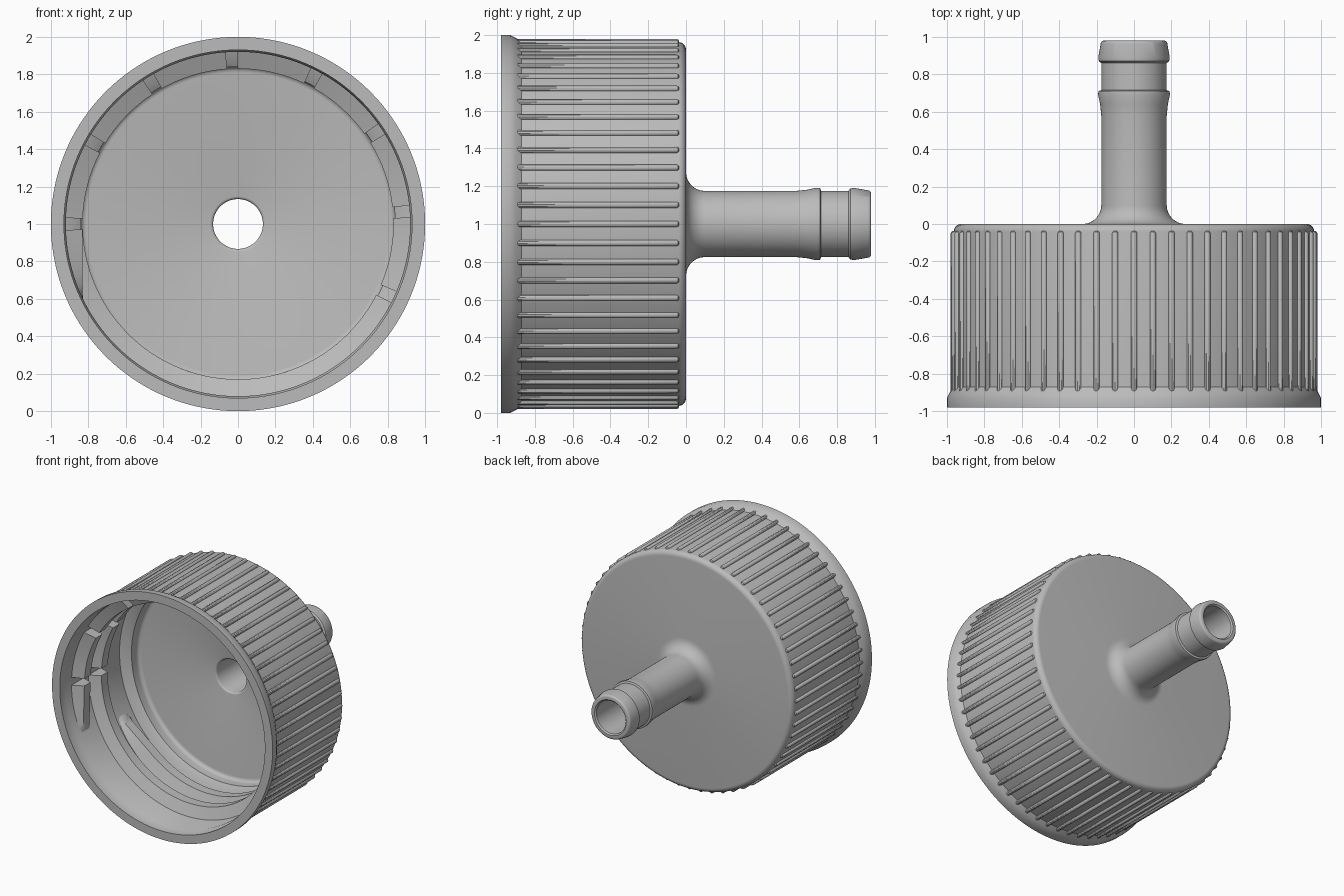
import bpy, bmesh
from math import sin, cos, pi, radians

cube = bpy.data.objects.get("Cube")
if cube:
    bpy.data.objects.remove(cube, do_unlink=True)

grey = bpy.data.materials.new("moulded grey plastic")
grey.use_nodes = True
colour = (0.5, 0.5, 0.5, 1)
grey.diffuse_color = colour
grey.node_tree.nodes["Principled BSDF"].inputs["Base Color"].default_value = colour


def polar(r, y, a):
    """Point at radius r and angle a around the cap axis."""
    return (r * cos(a), y, 1 + r * sin(a))


def skin(bm, rings, closed=False):
    """Bridge a list of equal point rings; cap the ends unless closed."""
    vs = [[bm.verts.new(p) for p in ring] for ring in rings]
    n = len(vs[0])
    for i in range(len(vs) if closed else len(vs) - 1):
        a, b = vs[i], vs[(i + 1) % len(vs)]
        for j in range(n):
            k = (j + 1) % n
            bm.faces.new((a[j], a[k], b[k], b[j]))
    if not closed:
        bm.faces.new(vs[0])
        bm.faces.new(vs[-1])


def finish(name, bm):
    bmesh.ops.recalc_face_normals(bm, faces=bm.faces)
    me = bpy.data.meshes.new(name)
    bm.to_mesh(me)
    bm.free()
    ob = bpy.data.objects.new(name, me)
    bpy.context.collection.objects.link(ob)
    me.materials.append(grey)
    bpy.ops.object.select_all(action='DESELECT')
    ob.select_set(True)
    bpy.context.view_layer.objects.active = ob
    bpy.ops.object.shade_smooth_by_angle(angle=radians(35))


def arc(cr, cy, rad, start, end, n=6):
    """Rounded corner in the (radius, y) profile, angles in degrees."""
    steps = [radians(start + (end - start) * i / n) for i in range(n + 1)]
    return [(cr + rad * cos(t), cy + rad * sin(t)) for t in steps]


# Cap shell and hose barb: one closed profile turned around the axis
profile = [(0.93, -0.98), (1.0, -0.98), (1.0, -0.93), (0.985, -0.9), (0.963, -0.87)]
profile += arc(0.923, -0.04, 0.04, 0, 90)             # outer back edge
profile += arc(0.275, 0.1, 0.1, 270, 180, 8)          # fillet under the spout
profile += [(0.175, 0.58), (0.181, 0.64), (0.192, 0.69), (0.19, 0.71), (0.175, 0.715),
            (0.175, 0.86), (0.188, 0.87), (0.191, 0.89), (0.178, 0.965)]
profile += arc(0.163, 0.965, 0.015, 0, 90, 3)         # spout lip
profile += [(0.143, 0.98), (0.133, 0.97)]
profile += arc(0.148, -0.075, 0.015, 180, 270, 3)     # bore mouth
profile += arc(0.81, -0.12, 0.03, 90, 0, 4)           # inner floor corner
profile += [(0.84, -0.18), (0.87, -0.2), (0.92, -0.22), (0.92, -0.88), (0.93, -0.9)]

bm = bmesh.new()
SIDES = 144
skin(bm, [[polar(r, y, 2 * pi * i / SIDES) for r, y in profile]
          for i in range(SIDES)], closed=True)
finish("cap_and_hose_barb", bm)

# Grip ribs around the outside
bm = bmesh.new()
for i in range(60):
    a = 2 * pi * i / 60
    rings = []
    for y, rad in ((-0.91, 0.017), (-0.05, 0.017), (-0.042, 0.014), (-0.038, 0.008)):
        ring = []
        for j in range(10):
            t = 2 * pi * j / 10
            x, _, z = polar(0.963 + rad * cos(t), y, a)
            ring.append((x - rad * sin(t) * sin(a), y, z + rad * sin(t) * cos(a)))
        rings.append(ring)
    skin(bm, rings)
finish("grip_ribs", bm)

# Internal screw thread, broken by vent slots on each turn
START, SWEEP, PITCH, GAP = 207, 720, 0.22, 2
WALL, CREST = 0.935, 0.83


def crest_radius(t):
    """Crest fades into the wall at both ends of the thread."""
    edge = min(t, SWEEP - t)
    lead = START - 180
    return min(WALL - 0.005, CREST / cos(radians(max(0, lead - edge))))


def thread_section(t):
    a = radians(START - t)
    y = -0.78 + PITCH * t / 360
    r = crest_radius(t)
    return [polar(WALL, y - 0.085, a), polar(r, y - 0.04, a),
            polar(r, y + 0.04, a), polar(WALL, y + 0.085, a)]


slots = [START - 180 + turn * 360 + 29.3 * k for turn in range(2) for k in range(8)]
starts = [0] + [s + GAP for s in slots]
ends = [s - GAP for s in slots] + [SWEEP]
bm = bmesh.new()
for lo, hi in zip(starts, ends):
    n = max(2, int((hi - lo) / 3))
    skin(bm, [thread_section(lo + (hi - lo) * i / n) for i in range(n + 1)])
finish("screw_thread", bm)
